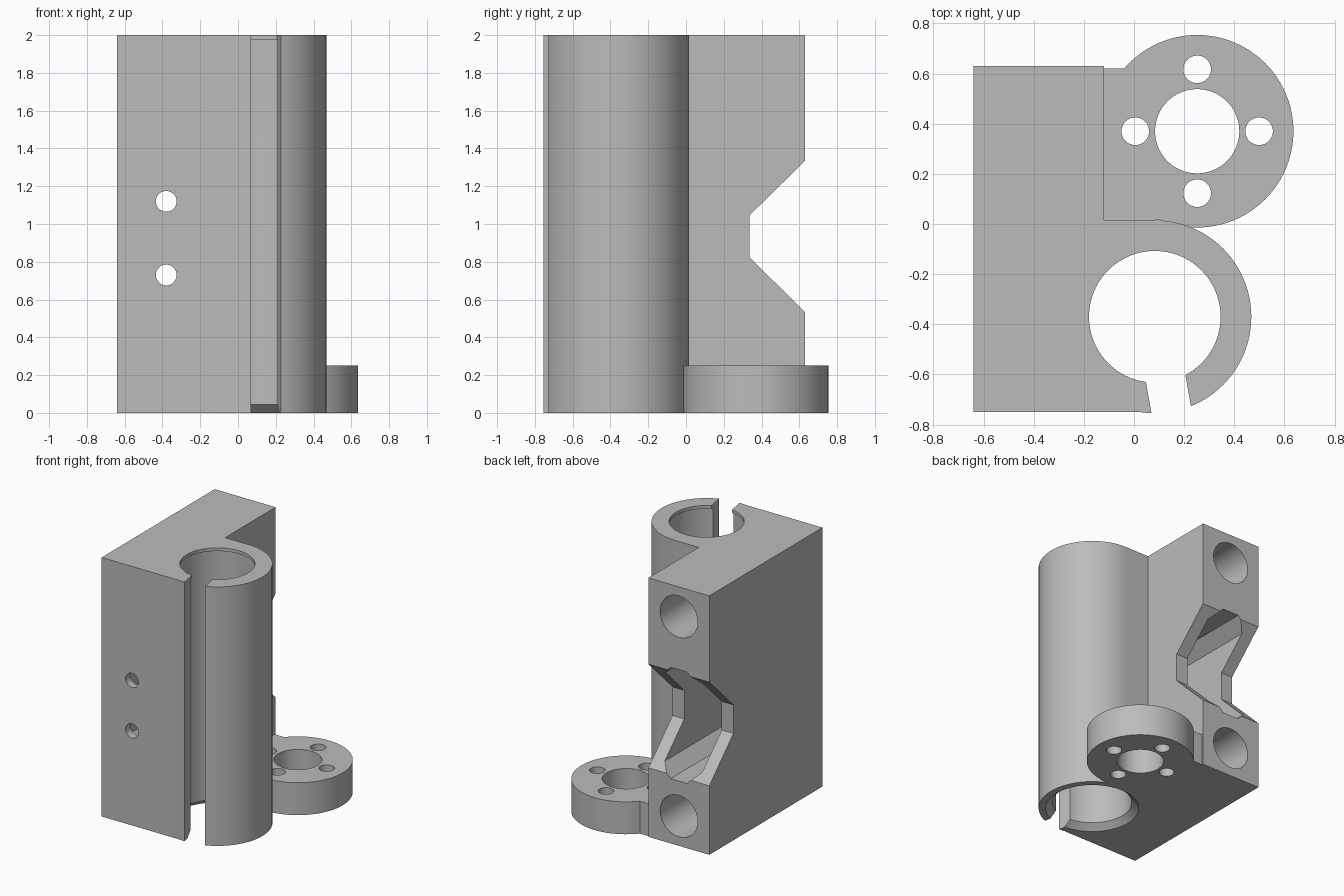
import bpy, bmesh, math
from mathutils import Matrix, Vector

cube = bpy.data.objects.get("Cube")
if cube:
    bpy.data.objects.remove(cube)

grey = bpy.data.materials.new("plain grey")
grey.use_nodes = True
colour = (0.5, 0.5, 0.5, 1)
grey.diffuse_color = colour
grey.node_tree.nodes["Principled BSDF"].inputs["Base Color"].default_value = colour


def finish(name, bm):
    bmesh.ops.recalc_face_normals(bm, faces=bm.faces)
    mesh = bpy.data.meshes.new(name)
    bm.to_mesh(mesh)
    bm.free()
    mesh.materials.append(grey)
    obj = bpy.data.objects.new(name, mesh)
    bpy.context.collection.objects.link(obj)
    return obj


def box(name, low, high):
    bm = bmesh.new()
    bmesh.ops.create_cube(bm, size=1)
    for v in bm.verts:
        v.co = [(a + b) / 2 + c * (b - a) for a, b, c in zip(low, high, v.co)]
    return finish(name, bm)


def rod(name, start, end, r1, r2=None, sides=96):
    """Cylinder or cone between two points."""
    start, end = Vector(start), Vector(end)
    axis = end - start
    turn = axis.to_track_quat('Z', 'Y').to_matrix().to_4x4()
    bm = bmesh.new()
    bmesh.ops.create_cone(bm, cap_ends=True, segments=sides, radius1=r1,
                          radius2=r1 if r2 is None else r2, depth=axis.length,
                          matrix=Matrix.Translation((start + end) / 2) @ turn)
    return finish(name, bm)


def prism(name, points, shift):
    """Extrude a closed outline of 3D points along a vector."""
    bm = bmesh.new()
    face = bm.faces.new([bm.verts.new(p) for p in points])
    ext = bmesh.ops.extrude_face_region(bm, geom=[face])["geom"]
    moved = [g for g in ext if isinstance(g, bmesh.types.BMVert)]
    bmesh.ops.translate(bm, verts=moved, vec=shift)
    return finish(name, bm)


def combine(target, operation, tools):
    bpy.context.view_layer.objects.active = target
    for tool in tools:
        tool.hide_render = True
        mod = target.modifiers.new("bool", 'BOOLEAN')
        mod.operation = operation
        mod.solver = 'EXACT'
        mod.object = tool
        bpy.ops.object.modifier_apply(modifier=mod.name)
        bpy.data.objects.remove(tool)


def smooth(obj):
    bpy.ops.object.select_all(action='DESELECT')
    obj.select_set(True)
    bpy.context.view_layer.objects.active = obj
    bpy.ops.object.shade_smooth_by_angle(angle=math.radians(25))


# Tall block with the round bearing sleeve
BX, BY = 0.083, -0.37
WALL_L, WALL_R, BACK = -0.64, -0.12, 0.63
MID = (WALL_L + WALL_R) / 2
body = box("bearing_block", (WALL_L, -0.75, 0), (WALL_R, BACK, 2))
combine(body, 'UNION', [
    box("shoulder", (-0.3, -0.75, 0), (BX, 0.015, 2)),
    rod("sleeve", (BX, BY, 0), (BX, BY, 2), 0.385)])

# Bearing bore, top lip, bottom chamfer and clamping slot
slot = box("slot", (-0.08, -0.6, -0.1), (0.08, 0, 2.1))
slot.data.transform(Matrix.Translation((BX, BY, 0)) @ Matrix.Rotation(math.radians(10), 4, 'Z'))
combine(body, 'DIFFERENCE', [
    rod("bore", (BX, BY, -0.1), (BX, BY, 1.975), 0.285),
    rod("lip", (BX, BY, 1.9), (BX, BY, 2.1), 0.2625),
    rod("chamfer", (BX, BY, -0.045), (BX, BY, 0.045), 0.385, 0.285),
    slot])

# Notch across the back
notch = [(0.8, 0.365), (0.335, 0.825), (0.335, 1.045), (0.8, 1.5)]
combine(body, 'DIFFERENCE', [
    prism("notch", [(-0.8, y, z) for y, z in notch], (0.75, 0, 0))])

# Belt channel with chamfered corners
w, h, c, zc = 0.16, 0.43, 0.09, 0.93
corner = [(w, h - c), (w - c, h)]
outline = corner + [(-x, z) for x, z in reversed(corner)]
outline += [(-x, -z) for x, z in outline]
combine(body, 'DIFFERENCE', [
    prism("channel", [(MID + x, -0.69, zc + z) for x, z in outline], (0, 1.6, 0))])

# Blind rod sockets in the back and screw holes in the front
combine(body, 'DIFFERENCE', [
    rod("socket", (MID, -0.65, z), (MID, 0.8, z), 0.16) for z in (0.23, 1.77)])
combine(body, 'DIFFERENCE', [
    rod("screw", (MID, -0.9, z), (MID, -0.4, z), 0.055, sides=48) for z in (0.73, 1.12)])
smooth(body)

# Round mounting flange joined to the block by a short web
FX, FY, TOP = 0.252, 0.37, 0.25
flange = rod("mounting_flange", (FX, FY, 0), (FX, FY, TOP), 0.384)
combine(flange, 'UNION', [box("web", (WALL_R, 0.015, 0), (0.1, 0.62, TOP))])
holes = [rod("centre_hole", (FX, FY, -0.1), (FX, FY, 0.4), 0.168)]
for i in range(4):
    x = FX + 0.247 * math.cos(i * math.pi / 2)
    y = FY + 0.247 * math.sin(i * math.pi / 2)
    holes.append(rod("bolt_hole", (x, y, -0.1), (x, y, 0.4), 0.055, sides=48))
combine(flange, 'DIFFERENCE', holes)
smooth(flange)
